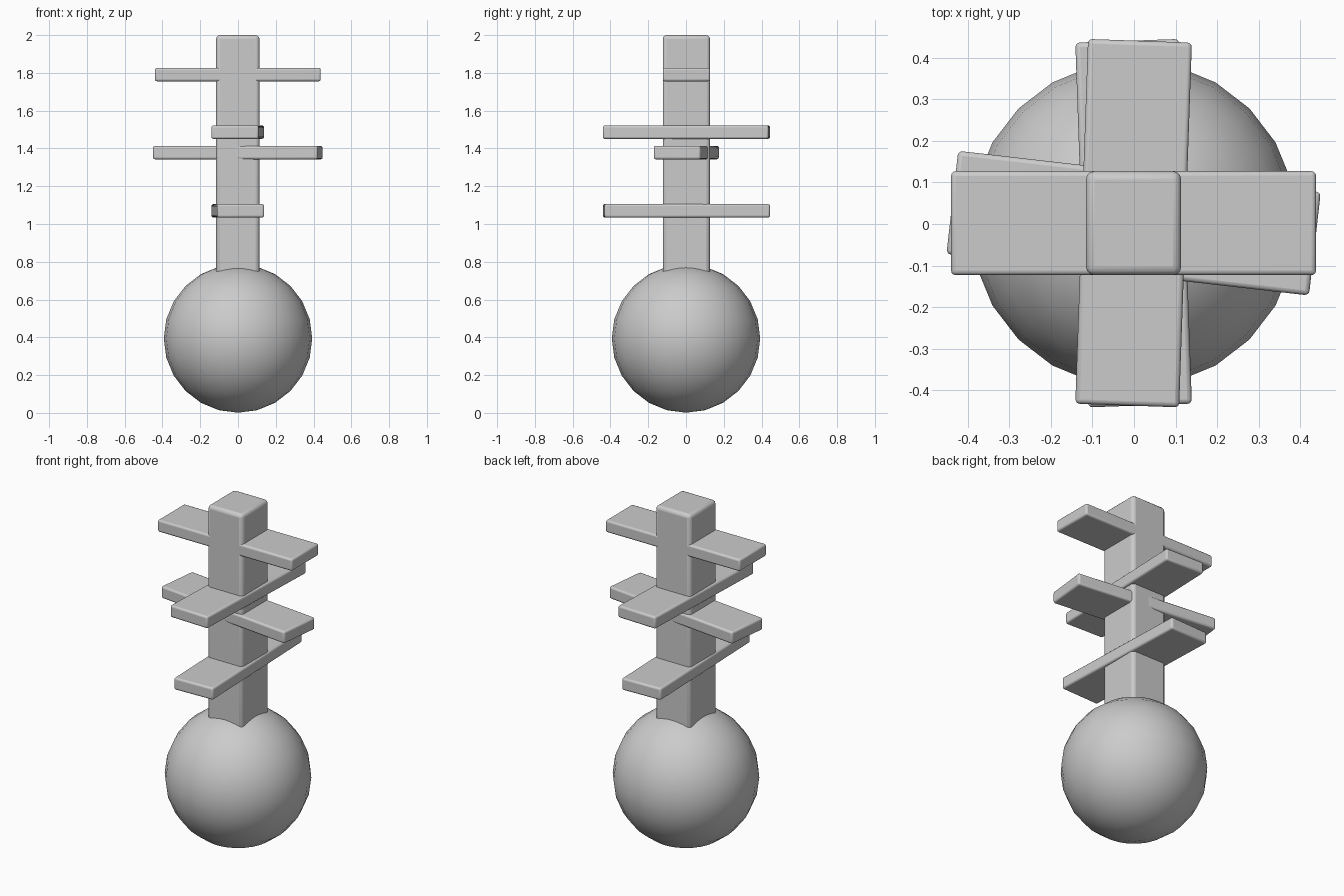
import bpy
from math import radians

if "Cube" in bpy.data.objects:
    bpy.data.objects.remove(bpy.data.objects["Cube"])


def smooth(obj):
    bpy.ops.object.select_all(action='DESELECT')
    obj.select_set(True)
    bpy.context.view_layer.objects.active = obj
    bpy.ops.object.shade_smooth_by_angle(angle=radians(35))


def bevelled_box(name, center, size, bevel, turn=0):
    bpy.ops.mesh.primitive_cube_add(size=1, location=center)
    obj = bpy.context.object
    obj.name = name
    obj.scale = size
    bpy.ops.object.transform_apply(location=False, rotation=False, scale=True)
    obj.rotation_euler.z = radians(turn)
    mod = obj.modifiers.new("Rounded edges", 'BEVEL')
    mod.width = bevel
    mod.segments = 3
    smooth(obj)
    return obj


# Round base
bpy.ops.mesh.primitive_uv_sphere_add(segments=24, ring_count=12, radius=0.393,
                                     location=(0, 0, 0.394))
base = bpy.context.object
base.name = "ball_base"
smooth(base)

# Square post rising out of the ball
bevelled_box("post", (-0.001, 0.002, 1.35), (0.229, 0.25, 1.30), 0.02)

# Crossed boards through the post: height, turn around z
boards = [(1.07, 92), (1.378, -6.5), (1.486, 88), (1.791, 0)]
for i, (z, turn) in enumerate(boards, 1):
    bevelled_box(f"board_{i}", (-0.001, 0.002, z), (0.878, 0.25, 0.071), 0.011, turn)
